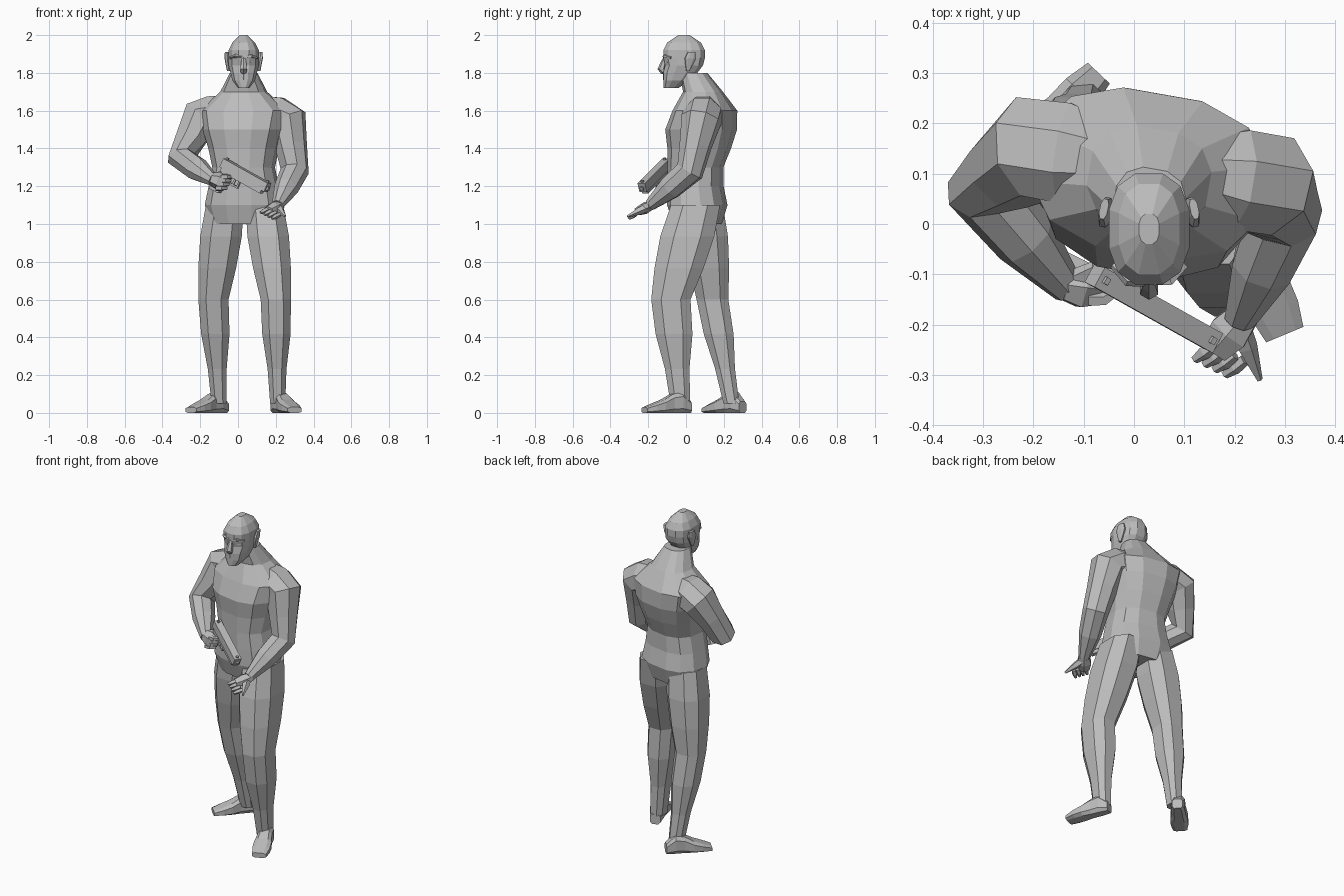
import bpy, bmesh, math
from mathutils import Vector, Matrix

cube = bpy.data.objects.get("Cube")
if cube:
    bpy.data.objects.remove(cube, do_unlink=True)

SHADE = (0.5, 0.5, 0.5, 1)
grey = bpy.data.materials.new("clay grey")
grey.use_nodes = True
grey.diffuse_color = SHADE
grey.node_tree.nodes["Principled BSDF"].inputs["Base Color"].default_value = SHADE

UP = Vector((0, 0, 1))
MIDDLE = .03  # sideways position of the head and spine


def skin_rings(name, rings):
    """Bridge successive point rings into a closed flat-shaded object."""
    bm = bmesh.new()
    loops = [[bm.verts.new(point) for point in ring] for ring in rings]
    count = len(loops[0])
    for low, high in zip(loops, loops[1:]):
        for i in range(count):
            j = (i + 1) % count
            bm.faces.new((low[i], low[j], high[j], high[i]))
    bm.faces.new(loops[0][::-1])
    bm.faces.new(loops[-1])
    bmesh.ops.recalc_face_normals(bm, faces=bm.faces)
    mesh = bpy.data.meshes.new(name)
    bm.to_mesh(mesh)
    bm.free()
    mesh.materials.append(grey)
    bpy.context.collection.objects.link(bpy.data.objects.new(name, mesh))


def section(sides, power=1):
    """Unit outline with a flat front, squarer as power drops."""
    widest = math.cos(math.pi / sides) ** power

    def squared(value):
        return math.copysign(abs(value) ** power, value) / widest

    angles = [math.tau * (i + .5) / sides for i in range(sides)]
    return [(squared(math.cos(a)), squared(math.sin(a))) for a in angles]


def spread(joints, count):
    """Space count centres evenly over the chain of joints."""
    points = [Vector(joint) for joint in joints]
    centres = []
    for i in range(count):
        place = i * (len(points) - 1) / (count - 1)
        k = min(int(place), len(points) - 2)
        centres.append(points[k].lerp(points[k + 1], place - k))
    return centres


def stack(name, centres, widths, depths, sides=8, yaw=0):
    """Horizontal sections with given half widths and half depths."""
    turn = Matrix.Rotation(math.radians(yaw), 3, 'Z')
    skin_rings(name, [[centre + turn @ Vector((u * width, v * depth, 0))
                       for u, v in section(sides, .8)]
                      for centre, width, depth in zip(centres, widths, depths)])


def limb(name, joints, radii, sides=8, flat=1):
    """Tube square to its path; flat thins it vertically."""
    centres = spread(joints, len(radii))
    side = (centres[1] - centres[0]).cross(UP)
    rings = []
    for i, centre in enumerate(centres):
        before, after = centres[max(i - 1, 0)], centres[min(i + 1, len(centres) - 1)]
        along = (after - before).normalized()
        side = (side - along * side.dot(along)).normalized()
        top = side.cross(along) * flat
        rings.append([centre + (side * u + top * v) * radii[i] for u, v in section(sides)])
    skin_rings(name, rings)


def column(start, step, depth_offsets):
    """Centres climbing the spine, each shifted forward or back."""
    return [Vector((MIDDLE, y, start + step * i)) for i, y in enumerate(depth_offsets)]


# Torso with neck, from crotch upward
stack("torso", column(1, .1, (.06, .06, .05, .05, .07, .08, .1, .09, .04)),
      widths=(.17, .2, .18, .16, .18, .21, .23, .12, .07),
      depths=(.12, .15, .14, .14, .16, .18, .16, .1, .07), sides=12, yaw=-10)

# Head, from chin to crown
stack("head", column(1.72, .04, (-.08, -.05, -.03, -.01, -.01, -.01, -.01, -.01)),
      widths=(.03, .06, .07, .08, .08, .08, .06, .02),
      depths=(.04, .07, .09, .1, .11, .11, .09, .03), sides=12)


# Legs follow hip, knee and ankle; both share one muscle profile
def leg(name, hip, knee, ankle, fullness):
    widths = (.1, .11, .1, .08, .075, .05, .04)
    centres = spread((hip, knee, ankle), len(widths))
    stack(name, centres, widths, [width * fullness for width in widths])


leg("left_leg", (.14, .05, 1.1), (.2, -.08, .6), (.21, -.03, .05), fullness=1.3)
leg("right_leg", (-.07, .09, 1.1), (-.13, .14, .6), (-.1, .24, .05), fullness=1.05)


# Feet: rounded sections from heel to toe, resting on the ground
def foot(name, heel, toe):
    widths = (.03, .04, .04, .05, .05, .04)
    heights = (.06, .11, .1, .07, .05, .03)
    side = (Vector(toe) - Vector(heel)).normalized().cross(UP)
    skin_rings(name, [[centre + side * width * u + UP * height * (v + 1) / 2
                       for u, v in section(8, .6)]
                      for centre, width, height
                      in zip(spread((heel, toe), len(widths)), widths, heights)])


foot("left_foot", (.2, .02, 0), (.3, -.22, 0))
foot("right_foot", (-.07, .3, 0), (-.25, .11, 0))

# Arms follow collar, shoulder, elbow and wrist
arm_radii = (.08, .1, .1, .08, .07, .06, .03)
limb("left_arm", ((.14, .1, 1.6), (.26, .08, 1.55), (.3, .02, 1.28), (.21, -.19, 1.1)), arm_radii)
limb("right_arm", ((-.06, .13, 1.6), (-.2, .15, 1.56), (-.3, .07, 1.35), (-.13, -.13, 1.23)),
     arm_radii)

# Left hand: open palm, four curled fingers and a long thumb
limb("left_palm", ((.22, -.18, 1.1), (.16, -.25, 1.07)), (.03, .04, .03), sides=6, flat=.7)
reach = Vector((-.04, -.03, -.02))
for i in range(4):
    knuckle = Vector((.16, -.24, 1.08)) + Vector((.02, -.01, -.01)) * i
    limb("left_finger", (knuckle, knuckle + reach), (.01, .012, .007), sides=5)
limb("left_thumb", ((.2, -.18, 1.1), (.25, -.31, 1.04)), (.02, .017, .005), sides=5)

# Right hand: palm round the grip, fingers wrapped forward
limb("right_palm", ((-.14, -.12, 1.24), (-.07, -.13, 1.22)), (.03, .04, .03), sides=6)
for i in range(4):
    knuckle = Vector((-.09, -.15, 1.25)) - Vector((.01, 0, .02)) * i
    bend, tip = knuckle + Vector((.03, 0, 0)), knuckle + Vector((.06, .02, 0))
    limb("right_finger", (knuckle, bend, tip), (.012, .012, .008), sides=5)
limb("right_thumb", ((-.12, -.11, 1.25), (-.08, -.09, 1.27), (-.04, -.1, 1.26)),
     (.016, .013, .008), sides=5)

# Pistol built in its own frame: forward, sideways, upward
forward = Vector((.25, -.14, -.14)).normalized()
sideways = Vector((.06, -.03, .1)).cross(forward).normalized()
upward = forward.cross(sideways)
rear = Vector((-.08, -.1, 1.32))


def gun_part(name, back, front, half, bottom, top, rake=0):
    """Block along the barrel; rake slides its lower end."""
    skin_rings(name, [[rear + forward * (f + shift) + sideways * s + upward * height
                       for f, s in ((back, -half), (front, -half), (front, half), (back, half))]
                      for height, shift in ((bottom, rake), (top, 0))])


gun_part("pistol_slide", 0, .3, .022, -.02, .03)
gun_part("pistol_frame", .01, .28, .018, -.04, -.02)
gun_part("pistol_barrel", .29, .31, .01, -.01, .01)
gun_part("pistol_grip", .02, .08, .017, -.15, -.03, rake=-.03)
gun_part("trigger_guard_bottom", .07, .14, .007, -.08, -.07)
gun_part("trigger_guard_front", .13, .14, .007, -.08, -.03)
gun_part("pistol_trigger", .1, .11, .004, -.07, -.03)
for name, place in (("rear_sight", .01), ("front_sight", .28)):
    gun_part(name, place, place + .01, .007, .02, .04)

# Face and ears
limb("nose", ((MIDDLE, -.11, 1.88), (MIDDLE, -.13, 1.82), (MIDDLE, -.11, 1.8)),
     (.009, .014, .018, .016, .01), sides=6)
for name, z in (("upper_lip", 1.785), ("lower_lip", 1.77)):
    limb(name, ((MIDDLE - .03, -.1, z), (MIDDLE, -.11, z), (MIDDLE + .03, -.1, z)),
         (.005, .012, .005), sides=6)
for label, s in (("left", 1), ("right", -1)):
    def beside(x, y, z):
        return Vector((MIDDLE + s * x, y, z))

    limb(label + "_brow", (beside(.01, -.11, 1.885), beside(.04, -.11, 1.89), beside(.07, -.08, 1.88)),
         (.012, .012, .008), sides=5, flat=.7)
    limb(label + "_eyelid", (beside(.015, -.1, 1.86), beside(.055, -.09, 1.86)),
         (.007, .013, .006), sides=6, flat=.7)
    stack(label + "_ear", spread((beside(.08, .01, 1.81), beside(.09, .03, 1.91)), 4),
          widths=(.008, .01, .012, .008), depths=(.008, .02, .03, .02), yaw=s * 12)
